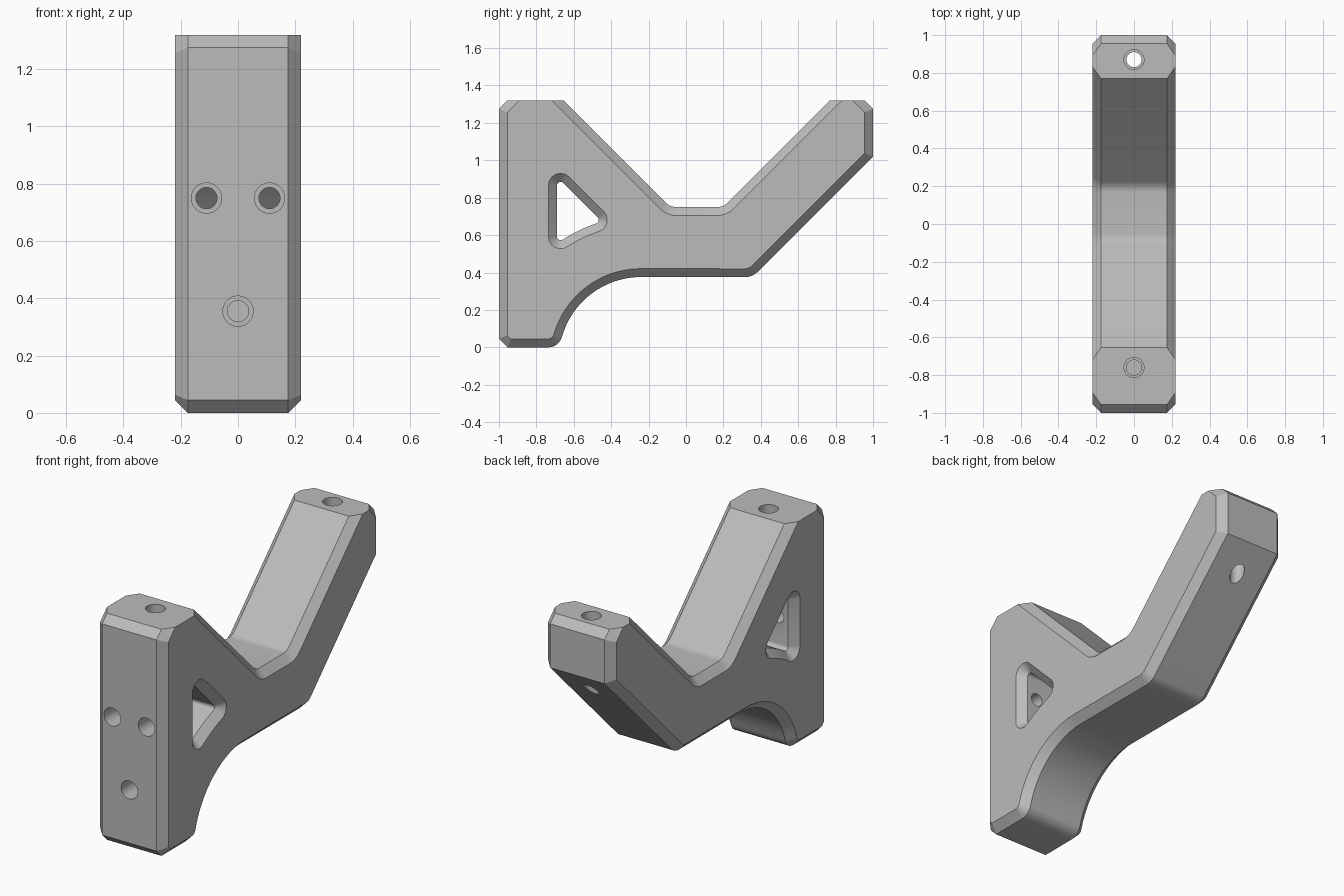
import bpy, bmesh
from math import sin, cos, tan, radians, pi
from mathutils import Vector, Matrix

cube = bpy.data.objects.get("Cube")
if cube:
    bpy.data.objects.remove(cube, do_unlink=True)

HALF, CHAMFER, TOP = 0.22, 0.045, 1.32
ARCH = Vector((-0.24, -0.064))

grey = bpy.data.materials.new("plain grey")
grey.use_nodes = True
grey.diffuse_color = (0.5, 0.5, 0.5, 1)
grey.node_tree.nodes["Principled BSDF"].inputs["Base Color"].default_value = (0.5, 0.5, 0.5, 1)


def arc(centre, r, start, end, n):
    angles = [radians(start + (end - start) * i / n) for i in range(n + 1)]
    return [Vector(centre) + r * Vector((cos(a), sin(a))) for a in angles]


def fillet(before, corner, after, r, n=6):
    """Points of a round of radius r at a corner."""
    a, c, b = Vector(before), Vector(corner), Vector(after)
    u, v = (a - c).normalized(), (b - c).normalized()
    half = u.angle(v) / 2
    centre = c + (u + v).normalized() * r / sin(half)
    start = c + u * r / tan(half) - centre
    sweep = (pi - 2 * half) * (1 if (c - a).cross(b - c) > 0 else -1)
    return [centre + Matrix.Rotation(sweep * i / n, 2) @ start for i in range(n + 1)]


def inset(points, d, keep_top=False):
    """Move every edge of a counter-clockwise outline inward by d."""
    lines = []
    for i, p in enumerate(points):
        q = points[(i + 1) % len(points)]
        e = (q - p).normalized()
        normal = Vector((-e.y, e.x))
        flat_top = keep_top and min(p.y, q.y) > TOP - 0.001
        lines.append((normal, normal.dot(p) + (0 if flat_top else d)))
    result = []
    for i in range(len(points)):
        (n1, c1), (n2, c2) = lines[i - 1], lines[i]
        result.append(Matrix((n1, n2)).inverted() @ Vector((c1, c2)))
    return result


def make_object(name, bm):
    bmesh.ops.recalc_face_normals(bm, faces=bm.faces)
    mesh = bpy.data.meshes.new(name)
    bm.to_mesh(mesh)
    bm.free()
    mesh.materials.append(grey)
    obj = bpy.data.objects.new(name, mesh)
    bpy.context.collection.objects.link(obj)
    return obj


def loft(name, sections):
    """Join matching side outlines placed at successive x positions."""
    bm = bmesh.new()
    rings = [[bm.verts.new((x, p.x, p.y)) for p in pts] for x, pts in sections]
    for a, b in zip(rings, rings[1:]):
        for i in range(len(a)):
            j = (i + 1) % len(a)
            bm.faces.new((a[i], a[j], b[j], b[i]))
    bm.faces.new(rings[0])
    bm.faces.new(rings[-1])
    return make_object(name, bm)


def drill(name, mouth, axis, r, depth):
    """Cylinder cutter going from the mouth along the axis."""
    axis = Vector(axis)
    bm = bmesh.new()
    turn = axis.to_track_quat('Z', 'Y').to_matrix().to_4x4()
    middle = Vector(mouth) + axis * (depth - 0.05) / 2
    bmesh.ops.create_cone(bm, cap_ends=True, segments=32, radius1=r, radius2=r,
                          depth=depth + 0.05, matrix=Matrix.Translation(middle) @ turn)
    return make_object(name, bm)


# Side outline: foot, arch, raised arm, saddle and upright
saddle_l, saddle_r, elbow = (-0.085, 0.75), (0.2, 0.75), (0.355, 0.375)
outline = [Vector((-1, 0.045)), Vector((-0.955, 0))]
outline += arc((-0.736, 0.075), 0.075, -90, -15.6, 8)
outline += arc(ARCH, 0.44, 164.4, 90, 16)[1:]
outline += fillet((0, 0.375), elbow, (1, 1.02), 0.1)
outline += [Vector(p) for p in ((1, 1.02), (1, 1.275), (0.955, TOP), (0.77, TOP))]
outline += fillet((0.77, TOP), saddle_r, saddle_l, 0.08)
outline += fillet(saddle_r, saddle_l, (-0.655, TOP), 0.08)
outline += [Vector(p) for p in ((-0.655, TOP), (-0.955, TOP), (-1, 1.275))]

edge = inset(outline, CHAMFER, keep_top=True)
flat = HALF - CHAMFER
body = loft("bracket_body", [(-HALF, edge), (-flat, outline), (flat, outline), (HALF, edge)])

# Triangular window, its lower side concentric with the arch
low, right, peak = (-0.69, 0.555), (-0.449, 0.672), (-0.69, 0.913)
curve = arc(ARCH, 0.765, 126, 106, 8)
window = fillet(peak, low, curve[1], 0.02) + curve[2:-1]
window += fillet(curve[-2], right, peak, 0.02) + fillet(right, peak, low, 0.02)
flare = inset(window, -CHAMFER - 0.01)
cutters = [loft("window_cutter", [(-HALF - 0.01, flare), (-flat, window),
                                  (flat, window), (HALF + 0.01, flare)])]

# Stepped screw holes: mouth, direction, pilot radius, pilot depth
holes = [((-0.11, -1, 0.75), (0, 1, 0), 0.037, 0.4),
         ((0.11, -1, 0.75), (0, 1, 0), 0.037, 0.4),
         ((0, -1, 0.355), (0, 1, 0), 0.037, 0.3),
         ((0, -0.76, TOP), (0, 0, -1), 0.04, 0.3),
         ((0, 0.87, TOP), (0, 0, -1), 0.04, 0.7)]
for mouth, axis, r, depth in holes:
    cutters.append(drill("counterbore_cutter", mouth, axis, 0.053, 0.15))
    cutters.append(drill("pilot_cutter", mouth, axis, r, depth))

# Cut the openings and keep only the finished bracket
for cutter in cutters:
    cutter.hide_render = True
    mod = body.modifiers.new(cutter.name, 'BOOLEAN')
    mod.operation, mod.solver, mod.object = 'DIFFERENCE', 'EXACT', cutter
bpy.context.view_layer.update()
finished = bpy.data.meshes.new_from_object(
    body.evaluated_get(bpy.context.evaluated_depsgraph_get()))
body.modifiers.clear()
body.data = finished
for cutter in cutters:
    bpy.data.objects.remove(cutter, do_unlink=True)

bpy.ops.object.select_all(action='DESELECT')
body.select_set(True)
bpy.context.view_layer.objects.active = body
bpy.ops.object.shade_smooth_by_angle(angle=radians(25))
